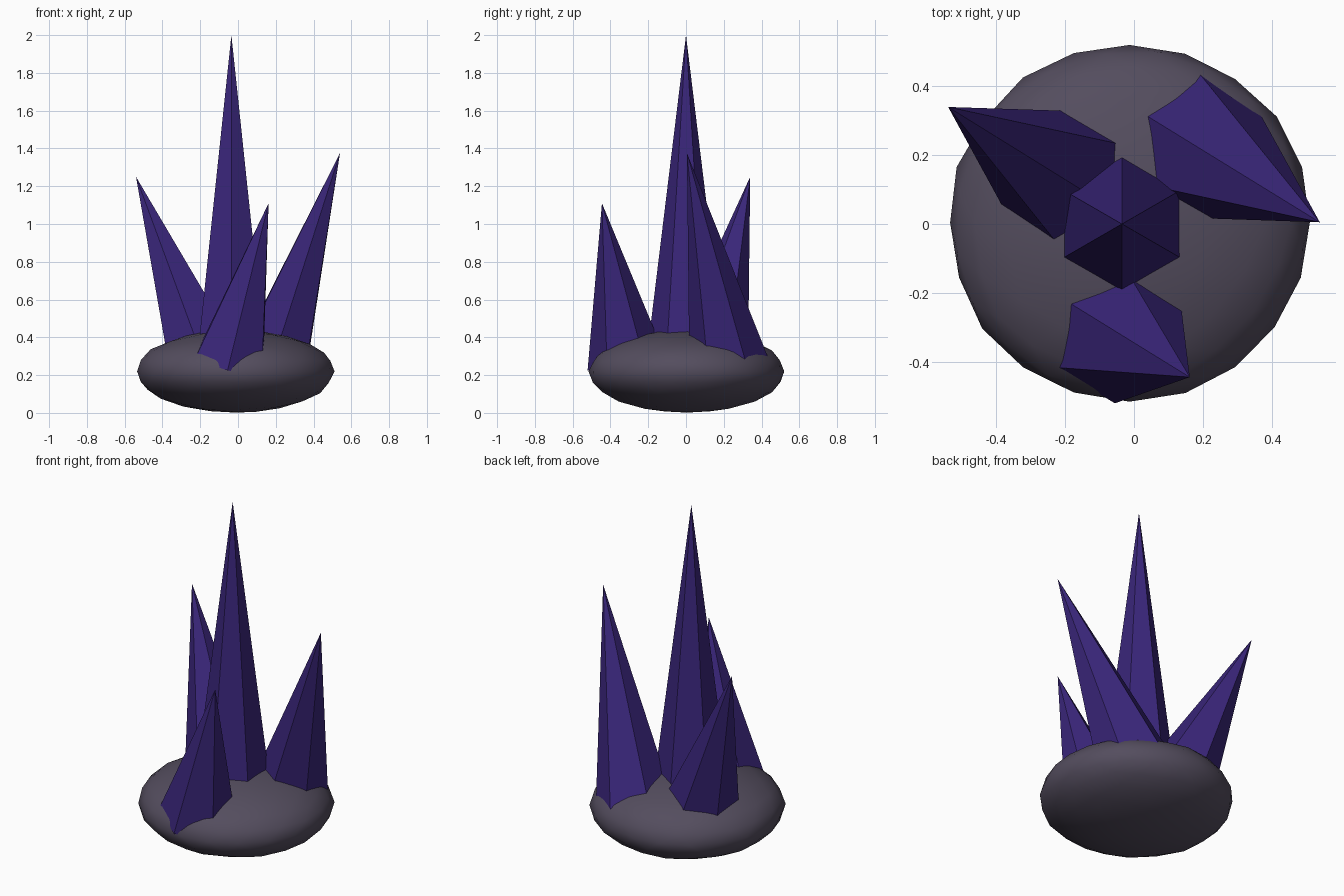
import bpy
import math
import random
from mathutils import Vector, Euler

if "Cube" in bpy.data.objects:
    bpy.data.objects.remove(bpy.data.objects["Cube"])

random.seed(4)


def material(name, rgb):
    m = bpy.data.materials.new(name)
    m.diffuse_color = (*rgb, 1)
    m.use_nodes = True
    m.node_tree.nodes["Principled BSDF"].inputs["Base Color"].default_value = m.diffuse_color
    return m


ROCK = material("dark_stone", (0.088, 0.074, 0.112))
CRYSTAL = material("deep_violet", (0.042, 0.019, 0.195))

# Rock base: squashed, slightly uneven smooth boulder
bpy.ops.mesh.primitive_ico_sphere_add(subdivisions=3, radius=1)
rock = bpy.context.object
rock.name = "rock_base"
for v in rock.data.vertices:
    k = 1 + random.uniform(-0.012, 0.008)
    v.co = Vector((v.co.x * 0.525 * k - 0.013,
                   v.co.y * 0.52 * k + 0.004,
                   v.co.z * 0.22 * k + 0.22))
rock.data.materials.append(ROCK)
bpy.ops.object.shade_smooth()


# Crystals: six-sided spikes placed by tip and leaning direction
def spike(name, tip, axis, depth, radius=0.211):
    tip, axis = Vector(tip), Vector(axis).normalized()
    lean_x = -math.asin(axis.y)
    lean_y = math.atan2(axis.x, axis.z)
    bpy.ops.mesh.primitive_cone_add(
        vertices=6, radius1=radius, radius2=0, depth=depth,
        location=tip - axis * depth / 2,
        rotation=Euler((lean_x, lean_y, 0)))
    ob = bpy.context.object
    ob.name = name
    ob.data.materials.append(CRYSTAL)


spike("centre_crystal", (-0.035, 0, 2.0), (0, 0, 1), 1.73)
spike("right_crystal", (0.54, 0.005, 1.375), (0.301, -0.185, 0.9355), 1.19)
spike("left_crystal", (-0.54, 0.34, 1.25), (-0.338, 0.208, 0.918), 1.05)
spike("front_crystal", (0.162, -0.445, 1.11), (0.236, -0.149, 0.96), 0.89)
